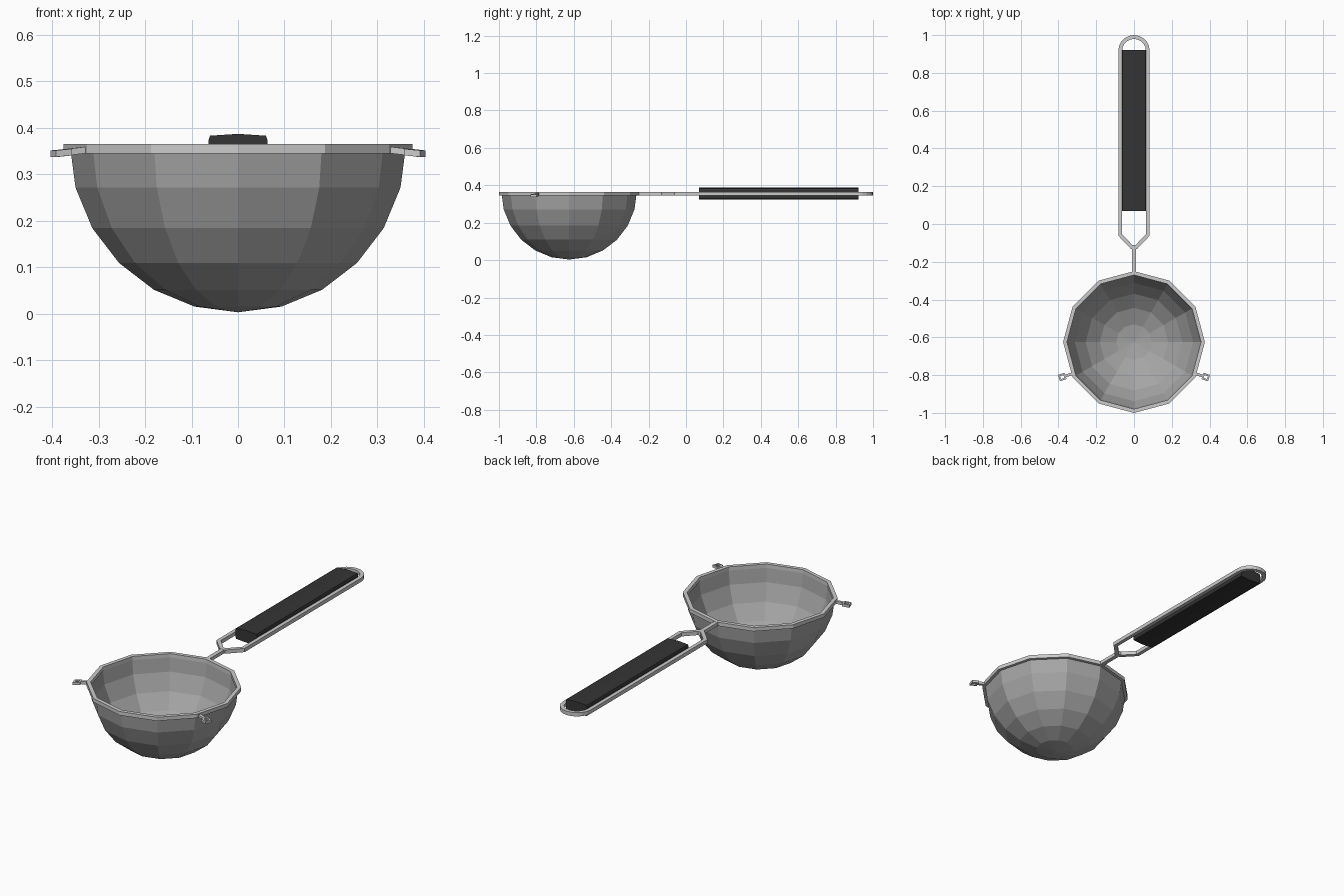
import bpy, math
from mathutils import Vector

if "Cube" in bpy.data.objects:
    bpy.data.objects.remove(bpy.data.objects["Cube"])

CY, ZM = -0.625, 0.355      # bowl centre in y, wire centre height


def make(name, verts, faces, mat=None):
    me = bpy.data.meshes.new(name)
    me.from_pydata(verts, [], faces)
    me.update()
    ob = bpy.data.objects.new(name, me)
    bpy.context.collection.objects.link(ob)
    if mat:
        me.materials.append(mat)
    return ob


def bar(name, path, w, h, closed=False):
    """Sweep a w x h rectangle along a path of (x, y, z) with mitred corners."""
    pts = [Vector(p) for p in path]
    n = len(pts)
    verts, faces = [], []
    for i, p in enumerate(pts):
        a = pts[(i - 1) % n] if closed or i > 0 else None
        b = pts[(i + 1) % n] if closed or i < n - 1 else None
        d1 = (p - a).normalized() if a else (b - p).normalized()
        d2 = (b - p).normalized() if b else d1
        t = (d1 + d2).normalized()
        side = Vector((t.y, -t.x, 0)).normalized() * (w / 2 / max(0.5, t.dot(d1)))
        up = Vector((0, 0, h / 2))
        verts += [p - side - up, p + side - up, p + side + up, p - side + up]
    for i in range(n if closed else n - 1):
        j = (i + 1) % n
        for k in range(4):
            l = (k + 1) % 4
            faces.append((4 * i + k, 4 * i + l, 4 * j + l, 4 * j + k))
    if not closed:
        e = 4 * (n - 1)
        faces += [(3, 2, 1, 0), (e, e + 1, e + 2, e + 3)]
    return make(name, verts, faces)


black = bpy.data.materials.new("grip_black")
black.diffuse_color = (0.035, 0.035, 0.035, 1)
black.use_nodes = True
black.node_tree.nodes["Principled BSDF"].inputs["Base Color"].default_value = black.diffuse_color
grey = bpy.data.materials.new("mesh_grey")
grey.diffuse_color = (0.38, 0.38, 0.38, 1)
grey.use_nodes = True
grey.node_tree.nodes["Principled BSDF"].inputs["Base Color"].default_value = grey.diffuse_color

# Strainer bowl: faceted half sphere, twelve sides
N, R = 12, 0.362
verts, faces = [], []
for r in range(6):
    e = math.radians(15 * r)
    for s in range(N):
        a = 2 * math.pi * s / N
        verts.append((R * math.cos(e) * math.cos(a),
                      CY + R * math.cos(e) * math.sin(a),
                      0.365 - R * math.sin(e)))
verts.append((0, CY, 0.365 - R))
for s in range(N):
    t = (s + 1) % N
    for r in range(5):
        faces.append((r * N + s, (r + 1) * N + s, (r + 1) * N + t, r * N + t))
    faces.append((5 * N + s, 6 * N, 5 * N + t))
make("bowl", verts, faces, grey)

# Rim ring
ring = [(0.365 * math.cos(2 * math.pi * s / N),
         CY + 0.365 * math.sin(2 * math.pi * s / N), ZM) for s in range(N)]
bar("rim", ring, 0.02, 0.02, True)

# Handle wire: stem and long closed loop with a rounded end
bar("handle_stem", [(0, -0.262, ZM), (0, -0.118, ZM)], 0.022, 0.018)
arc = [(0.073 * math.cos(math.pi * i / 10), 0.917 + 0.073 * math.sin(math.pi * i / 10), ZM)
       for i in range(11)]
loop = ([(0.012, -0.122, ZM), (0.073, -0.058, ZM)] + arc
        + [(-0.073, -0.058, ZM), (-0.012, -0.122, ZM)])
bar("handle_loop", loop, 0.02, 0.02, True)

# Grip: slightly crowned block between the wires
prof = [(0.063, -0.02), (0.06, -0.028), (0, -0.032), (-0.06, -0.028), (-0.063, -0.02),
        (-0.063, 0.02), (-0.06, 0.028), (0, 0.032), (0.06, 0.028), (0.063, 0.02)]
m = len(prof)
verts = [(x, y, ZM + z) for y in (0.07, 0.922) for x, z in prof]
faces = [(i, i + m, (i + 1) % m + m, (i + 1) % m) for i in range(m)]
faces += [tuple(range(m)), tuple(reversed(range(m, 2 * m)))]
make("grip", verts, faces, black)

# Rest lugs: short stem and small square eye on each side
d = Vector((0.95, -0.31, -0.12))
p = Vector((0.38, -0.81, 0.346))
q = Vector((d.y, -d.x, 0))
for side, sx in (("right", 1), ("left", -1)):
    def flip(v):
        return (v.x * sx, v.y, v.z)
    bar("lug_stem_" + side, [flip(Vector((0.315, -0.789, 0.354))), flip(p - d * 0.014)], 0.014, 0.014)
    eye = [flip(p + d * (0.014 * u) + q * (0.013 * v)) for u, v in ((-1, -1), (1, -1), (1, 1), (-1, 1))]
    if sx < 0:
        eye.reverse()
    bar("lug_eye_" + side, eye, 0.009, 0.014, True)
